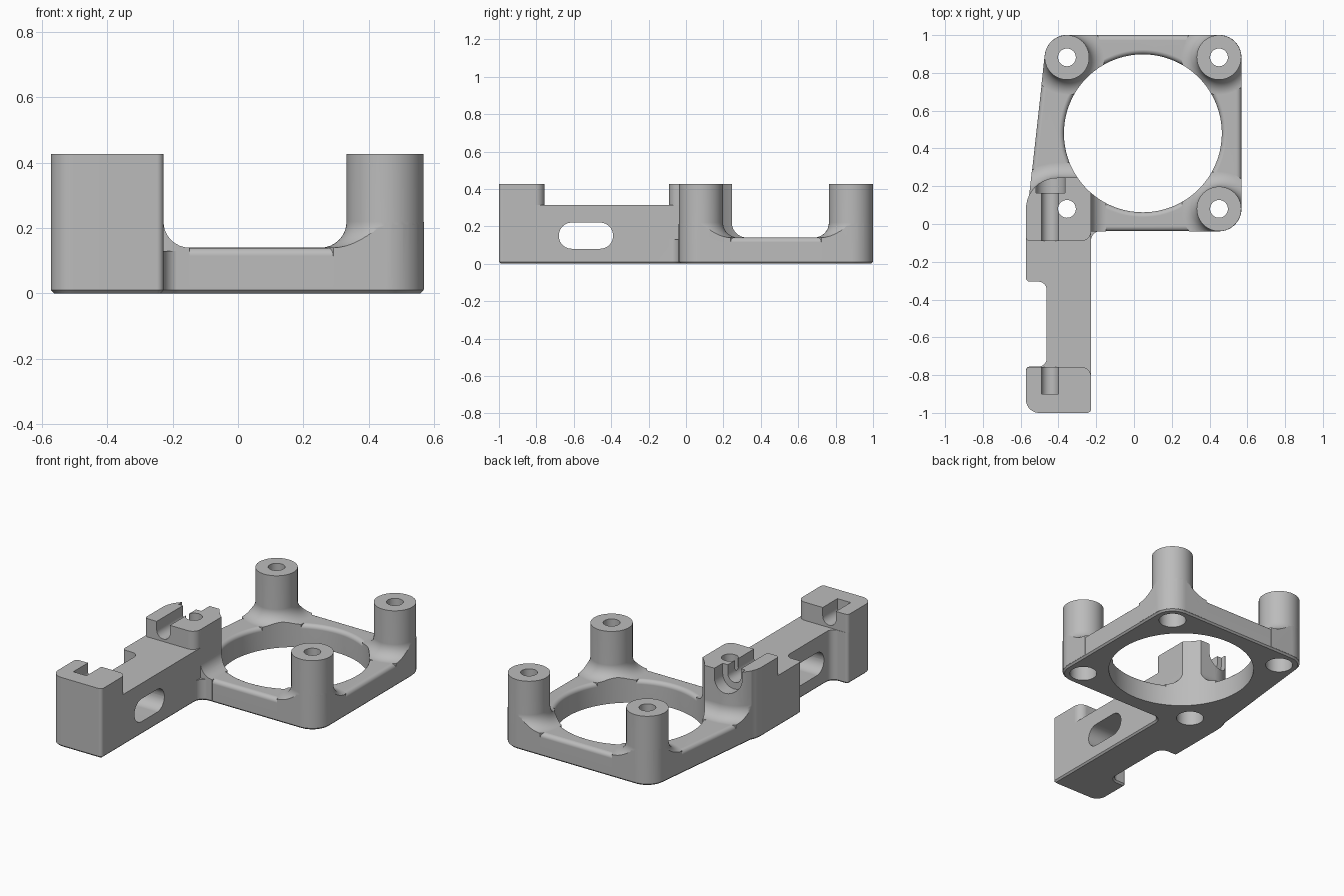
import bpy, bmesh, math
from mathutils import Vector

cube = bpy.data.objects.get("Cube")
if cube:
    bpy.data.objects.remove(cube, do_unlink=True)

TOP, PLATE, ARM = 0.427, 0.14, 0.315
POST_R, FILLET, CHAMFER, ROUND = 0.118, 0.08, 0.01, 0.025
RING = (0.047, 0.48)
RING_R = 0.418


def outline(corners, d=0.0, steps=10):
    """Rounded polygon from counter-clockwise (x, y, radius) corners, grown by d."""
    pts = []
    n = len(corners)
    for i, (x, y, r) in enumerate(corners):
        p = Vector((x, y))
        e1 = (p - Vector(corners[i - 1][:2])).normalized()
        e2 = (Vector(corners[(i + 1) % n][:2]) - p).normalized()
        n1, n2 = Vector((e1.y, -e1.x)), Vector((e2.y, -e2.x))
        turn = math.atan2(e1.cross(e2), e1.dot(e2))
        s = 1 if turn > 0 else -1
        miter = (n1 + n2) / (1 + n1.dot(n2))
        r = max(r + s * d, 0.001)
        centre = p + miter * (d - s * r)
        a = math.atan2(n1.y, n1.x)
        for k in range(steps + 1):
            t = a + turn * k / steps
            pts.append(centre + s * r * Vector((math.cos(t), math.sin(t))))
    return pts


def circle(c, r, n=64):
    return [Vector((c[0] + r * math.cos(math.tau * k / n),
                    c[1] + r * math.sin(math.tau * k / n))) for k in range(n)]


def loft(name, rings, axis="Z"):
    """Closed solid through (outline, height) rings along an axis."""
    bm = bmesh.new()
    place = {"Z": lambda p, h: (p.x, p.y, h),
             "Y": lambda p, h: (p.x, h, p.y),
             "X": lambda p, h: (h, p.x, p.y)}[axis]
    loops = [[bm.verts.new(place(p, h)) for p in pts] for pts, h in rings]
    for lo, hi in zip(loops, loops[1:]):
        for i in range(len(lo)):
            j = (i + 1) % len(lo)
            bm.faces.new((lo[i], lo[j], hi[j], hi[i]))
    bm.faces.new(loops[0][::-1])
    bm.faces.new(loops[-1])
    bmesh.ops.recalc_face_normals(bm, faces=bm.faces)
    mesh = bpy.data.meshes.new(name)
    bm.to_mesh(mesh)
    bm.free()
    obj = bpy.data.objects.new(name, mesh)
    bpy.context.collection.objects.link(obj)
    return obj


def combine(target, other, operation):
    """Apply a boolean and discard the helper solid."""
    bpy.context.view_layer.objects.active = target
    mod = target.modifiers.new("join", "BOOLEAN")
    mod.operation, mod.solver, mod.object = operation, "EXACT", other
    bpy.ops.object.modifier_apply(modifier=mod.name)
    bpy.data.objects.remove(other, do_unlink=True)


def chamfered(name, corners, height):
    return loft(name, [(outline(corners, -CHAMFER), 0), (outline(corners), CHAMFER),
                       (outline(corners), height)])


def flared(name, shape):
    """Upright solid with a concave fillet where it meets the plate."""
    rings = [(shape(FILLET), 0.012)]
    for k in range(9):
        t = math.pi / 2 * k / 8
        rings.append((shape(FILLET * (1 - math.sin(t))),
                      PLATE + FILLET * (1 - math.cos(t))))
    return loft(name, rings + [(shape(0), TOP)])


# Ring plate with rounded top edges
frame = [(-0.575, -0.038, POST_R), (0.568, -0.038, POST_R),
         (0.568, 1.0, POST_R), (-0.46, 1.0, POST_R)]
arcs = [math.pi / 2 * k / 5 for k in range(6)]
rings = [(outline(frame, -CHAMFER), 0), (outline(frame), CHAMFER)]
rings += [(outline(frame, -ROUND * (1 - math.cos(t))),
           PLATE - ROUND + ROUND * math.sin(t)) for t in arcs]
bracket = loft("fan_bracket", rings)
rings = [(circle(RING, RING_R, 128), -0.1)]
rings += [(circle(RING, RING_R + ROUND * (1 - math.cos(t)), 128),
           PLATE - ROUND + ROUND * math.sin(t)) for t in arcs]
rings.append((circle(RING, RING_R + ROUND, 128), 0.2))
combine(bracket, loft("ring_opening", rings), "DIFFERENCE")

# Corner posts and rear clamp block, trimmed to the plate footprint
posts = [(-0.355, 0.882), (0.45, 0.882), (0.45, 0.08)]
block = [(-0.572, -0.09, 0.02), (-0.228, -0.09, 0.05),
         (-0.228, 0.245, 0.02), (-0.572, 0.245, 0.165)]
uprights = [flared("post", lambda d, c=c: circle(c, POST_R + d)) for c in posts]
uprights.append(flared("block_fillet", lambda d: outline(block, d)))
for part in uprights:
    combine(part, loft("footprint", [(outline(frame, 0.001), 0), (outline(frame, 0.001), 1)]),
            "INTERSECT")
    combine(bracket, part, "UNION")
combine(bracket, chamfered("rear_block", block, TOP), "UNION")

# Arm with side notch, front clamp block and inner corner web
arm = [(-0.572, -1, 0.07), (-0.228, -1, 0.02), (-0.228, 0.05, 0.005),
       (-0.572, 0.05, 0.005), (-0.572, -0.305, 0.02), (-0.462, -0.305, 0.045),
       (-0.462, -0.755, 0.045), (-0.572, -0.755, 0.02)]
combine(bracket, chamfered("arm", arm, ARM), "UNION")
front = [(-0.572, -1, 0.07), (-0.228, -1, 0.02),
         (-0.228, -0.757, 0.05), (-0.572, -0.757, 0.02)]
combine(bracket, loft("front_block", [(outline(front), 0.2), (outline(front), TOP)]), "UNION")
web = [(-0.3, -0.2, 0.005), (-0.228, -0.2, 0.005), (-0.228, -0.038, 0.05),
       (-0.16, -0.038, 0.005), (-0.16, 0.02, 0.005), (-0.3, 0.02, 0.005)]
combine(bracket, chamfered("corner_web", web, PLATE - 0.01), "UNION")

# Main opening through the uprights
combine(bracket, loft("opening", [(circle(RING, RING_R, 128), -0.1),
                                  (circle(RING, RING_R, 128), 1)]), "DIFFERENCE")

# Screw holes with counterbores underneath
for c in posts + [(-0.355, 0.08)]:
    combine(bracket, loft("screw_hole", [
        (circle(c, 0.078, 40), -0.1), (circle(c, 0.078, 40), 0.25),
        (circle(c, 0.047, 40), 0.251), (circle(c, 0.047, 40), 1)]), "DIFFERENCE")


# Clamp screw grooves, head recess and arm slot
def channel(x0, x1, floor, y0, y1):
    r = (x1 - x0) * 0.499
    u = outline([(x0, floor, r), (x1, floor, r), (x1, 0.6, 0.005), (x0, 0.6, 0.005)])
    combine(bracket, loft("channel", [(u, y0), (u, y1)], "Y"), "DIFFERENCE")


channel(-0.49, -0.40, 0.33, -0.90, -0.70)
channel(-0.49, -0.40, 0.33, -0.12, 0.18)
channel(-0.52, -0.365, 0.29, 0.165, 0.30)
slot = outline([(-0.68, 0.08, 0.069), (-0.39, 0.08, 0.069),
                (-0.39, 0.22, 0.069), (-0.68, 0.22, 0.069)])
combine(bracket, loft("slot", [(slot, -1), (slot, 0)], "X"), "DIFFERENCE")

# Material and shading
grey = bpy.data.materials.new("plain grey")
grey.use_nodes = True
colour = (0.5, 0.5, 0.5, 1)
grey.diffuse_color = colour
grey.node_tree.nodes["Principled BSDF"].inputs["Base Color"].default_value = colour
bracket.data.materials.clear()
bracket.data.materials.append(grey)
for face in bracket.data.polygons:
    face.material_index = 0
bpy.ops.object.select_all(action="DESELECT")
bracket.select_set(True)
bpy.context.view_layer.objects.active = bracket
bpy.ops.object.shade_smooth_by_angle(angle=math.radians(30))
weighted = bracket.modifiers.new("even_normals", "WEIGHTED_NORMAL")
weighted.keep_sharp = True
